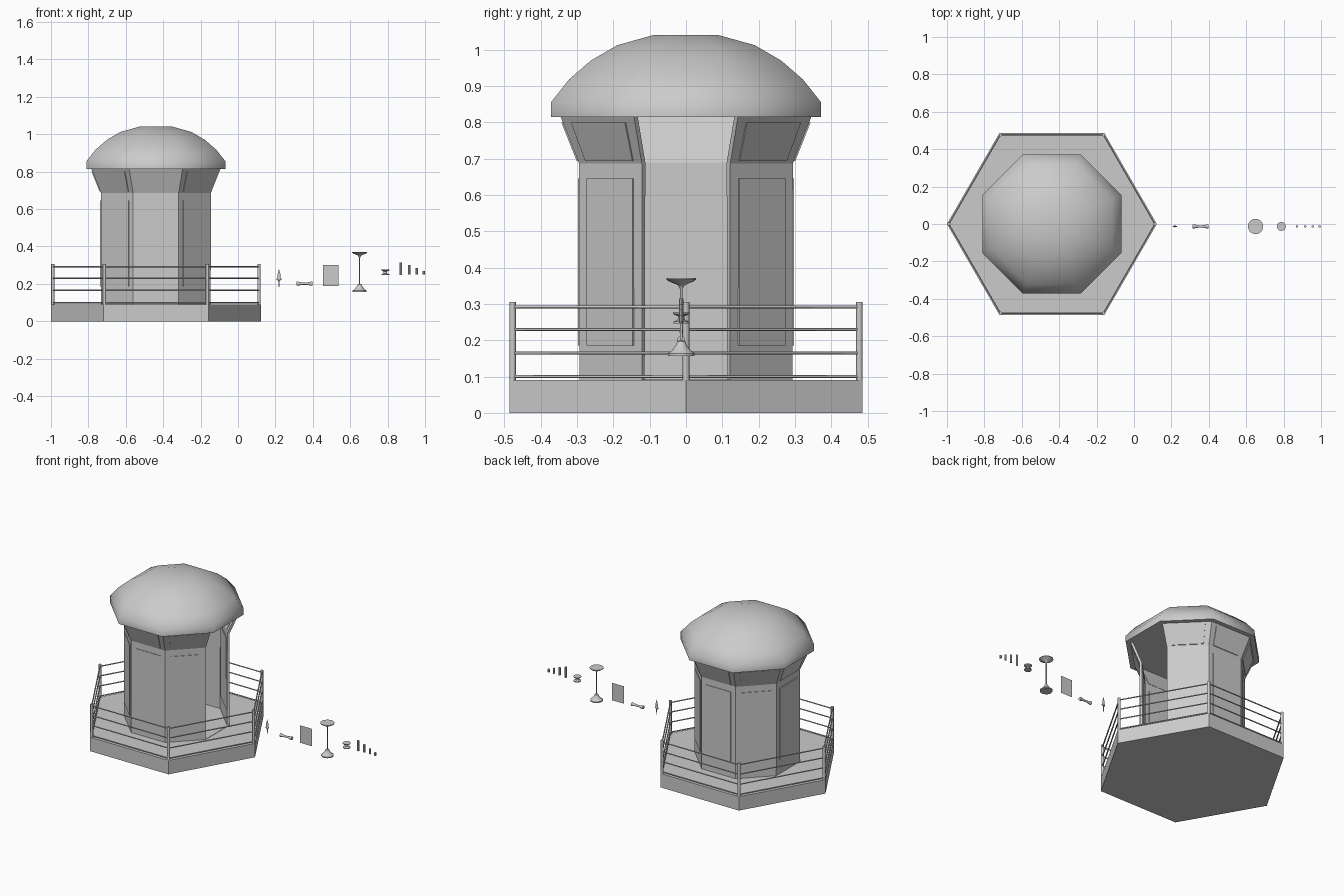
import bpy, bmesh
from math import cos, sin, pi, radians
from mathutils import Vector, Matrix

if "Cube" in bpy.data.objects:
    bpy.data.objects.remove(bpy.data.objects["Cube"])

CX = -0.439           # tower centre on x
IY = -0.013           # row of small props on y


def finish(name, bm, smooth=None, normals=True):
    if normals:
        bmesh.ops.recalc_face_normals(bm, faces=bm.faces)
    me = bpy.data.meshes.new(name)
    bm.to_mesh(me)
    bm.free()
    ob = bpy.data.objects.new(name, me)
    bpy.context.collection.objects.link(ob)
    if smooth:
        me.shade_smooth()
        me.set_sharp_from_angle(angle=radians(smooth))
    return ob


def lathe(name, profile, n, loc, phase=0.0, smooth=None, mat=None):
    """Closed turned solid from (radius, z) pairs."""
    bm = bmesh.new()
    rings = [[bm.verts.new((r * cos(phase + 2 * pi * i / n), r * sin(phase + 2 * pi * i / n), z))
              for i in range(n)] for r, z in profile]
    for a, b in zip(rings, rings[1:]):
        for i in range(n):
            j = (i + 1) % n
            bm.faces.new((a[i], a[j], b[j], b[i]))
    bm.faces.new(rings[0][::-1])
    bm.faces.new(rings[-1])
    if mat:
        bm.transform(mat)
    bm.transform(Matrix.Translation(loc))
    return finish(name, bm, smooth)


def rod(bm, p, q, r, n=8):
    p, q = Vector(p), Vector(q)
    d = q - p
    m = Matrix.Translation((p + q) / 2) @ d.to_track_quat('Z', 'Y').to_matrix().to_4x4()
    bmesh.ops.create_cone(bm, cap_ends=True, segments=n, radius1=r, radius2=r, depth=d.length, matrix=m)


def on_side(k, u, r, z):
    """Point on octagon side k: u along the side, r outward."""
    a = k * pi / 4
    return (CX + r * cos(a) - u * sin(a), r * sin(a) + u * cos(a), z)


# hexagonal platform
lathe("platform", [(0.561, 0), (0.561, 0.09)], 6, (CX, 0, 0))

# railing posts and rails
corners = [(CX + 0.551 * cos(i * pi / 3), 0.551 * sin(i * pi / 3)) for i in range(6)]
posts, rails = bmesh.new(), bmesh.new()
for i, (x, y) in enumerate(corners):
    x2, y2 = corners[(i + 1) % 6]
    rod(posts, (x, y, 0.085), (x, y, 0.305), 0.009)
    for z in (0.1, 0.165, 0.23, 0.292):
        rod(rails, (x, y, z), (x2, y2, z), 0.004, 6)
finish("railing_posts", posts, 50)
finish("railing_rails", rails, 61)

# octagonal tower wall through the platform, open on the +x side as a doorway
bm = bmesh.new()
t = cos(pi / 8)
cols = []
for k in range(8):
    a = pi / 8 + k * pi / 4
    cols.append([bm.verts.new((CX + r / t * cos(a), r / t * sin(a), z)) for r, z in
                 ((0.293, 0), (0.293, 0.092), (0.294, 0.686), (0.346, 0.817))])
for k in range(8):
    a, b = cols[k], cols[(k + 1) % 8]
    for i in range(3 if k < 7 else 1):
        bm.faces.new((a[i], b[i], b[i + 1], a[i + 1]))
wall = finish("tower_wall", bm, normals=False)
sol = wall.modifiers.new("thickness", 'SOLIDIFY')
sol.thickness = 0.014
sol.offset = -1
sol.use_even_offset = True


def panels(name, corners, r_of_z):
    """Thin slabs set through each wall, slightly raised on both faces."""
    bm = bmesh.new()
    for k in range(1, 8):
        a, b = [[bm.verts.new(on_side(k, u, r_of_z(z) + off, z)) for u, z in corners]
                for off in (0.004, -0.017)]
        for i in range(4):
            j = (i + 1) % 4
            bm.faces.new((a[i], a[j], b[j], b[i]))
        bm.faces.new(a)
        bm.faces.new(b)
    finish(name, bm)


# lower wall panels and slanted windows
panels("wall_panels", [(-0.09, 0.185), (0.09, 0.185), (0.09, 0.645), (-0.09, 0.645)], lambda z: 0.2935)
panels("windows", [(-0.092, 0.694), (0.092, 0.694), (0.105, 0.80), (-0.105, 0.80)],
       lambda z: 0.294 + (z - 0.686) * 0.397)

# domed roof with eight sides
dome = [(0.372, 0.815), (0.372, 0.855), (0.322, 0.918), (0.262, 0.97), (0.19, 1.012), (0.09, 1.04)]
lathe("dome_roof", [(r / t, z) for r, z in dome], 8, (CX, 0, 0), pi / 8, 50)

# flat pointed spike with a crosspiece
lathe("spike", [(0.003, 0.182), (0.004, 0.218), (0.013, 0.221), (0.013, 0.227), (0.008, 0.231),
                (0.008, 0.25), (0.001, 0.277)], 8, (0.219, IY, 0), mat=Matrix.Diagonal((1, 0.35, 1, 1)))

# handle lying along x, flared at both ends
lathe("handle", [(0.011, -0.042), (0.011, -0.035), (0.006, -0.012), (0.006, 0.012),
                 (0.011, 0.035), (0.011, 0.042)], 12, (0.356, IY, 0.201), smooth=35,
      mat=Matrix.Rotation(pi / 2, 4, 'Y'))

# thin upright sheet
bm = bmesh.new()
bm.faces.new([bm.verts.new((x, IY, z)) for x, z in
              ((0.455, 0.188), (0.538, 0.188), (0.538, 0.301), (0.455, 0.301))])
finish("sheet", bm, normals=False)

# pedestal table
lathe("pedestal_table", [(0.037, 0.157), (0.037, 0.164), (0.027, 0.171), (0.015, 0.186), (0.011, 0.197),
                         (0.0035, 0.2), (0.0035, 0.342), (0.010, 0.352), (0.034, 0.362),
                         (0.041, 0.367), (0.041, 0.371)], 20, (0.65, IY, 0), smooth=35)

# spool
lathe("spool", [(0.022, 0.246), (0.022, 0.251), (0.010, 0.256), (0.009, 0.266), (0.021, 0.271),
                (0.024, 0.277)], 16, (0.788, IY, 0), smooth=35)

# four small sticks of falling height
for i, (x, z0, z1) in enumerate(((0.871, 0.247, 0.315), (0.915, 0.25, 0.3),
                                 (0.956, 0.25, 0.284), (0.993, 0.25, 0.268))):
    lathe("stick_%d" % (i + 1), [(0.0065, z0), (0.0065, z1)], 10, (x, IY, 0), smooth=35)
